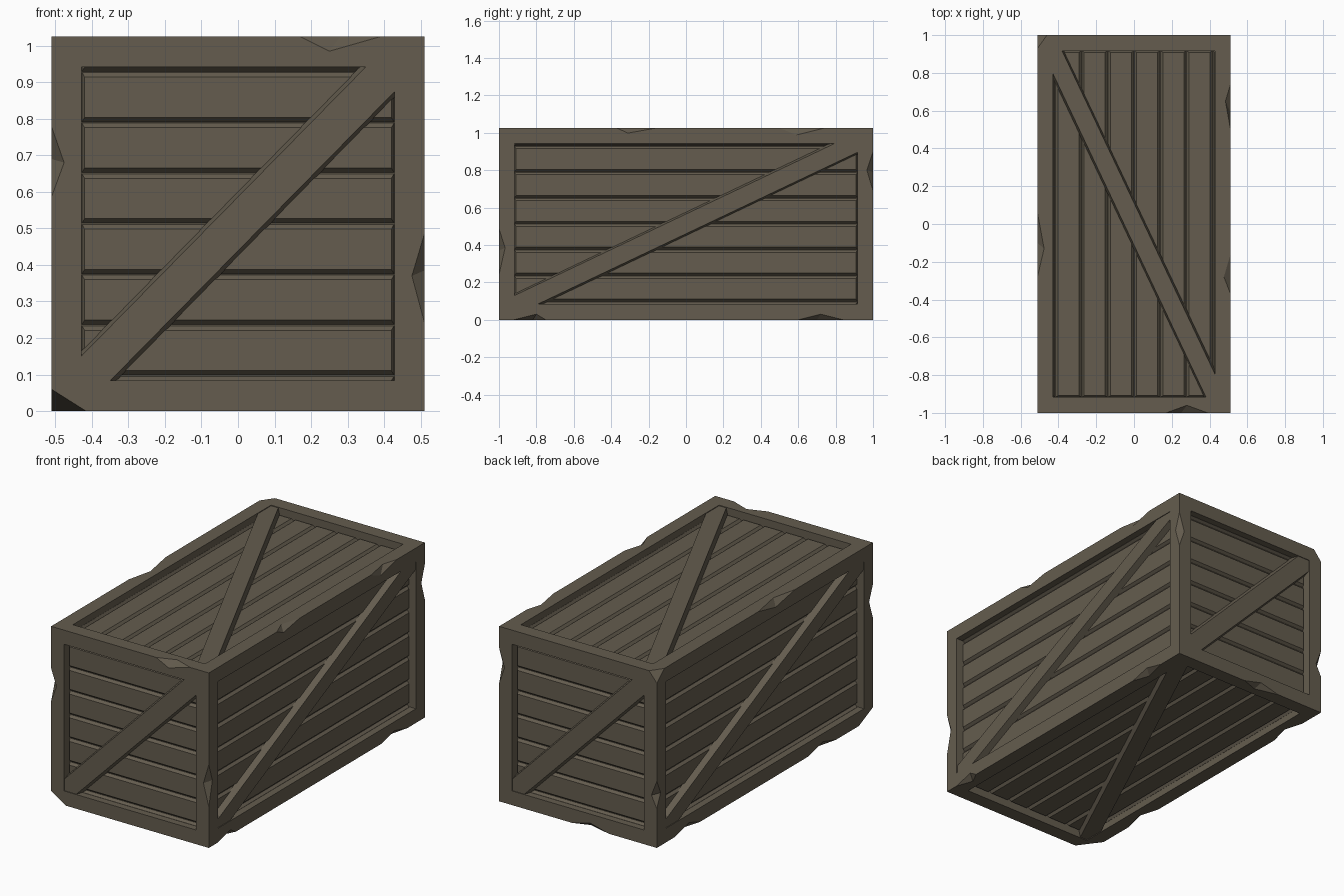
import bpy, bmesh
from mathutils import Vector as V

if "Cube" in bpy.data.objects:
    bpy.data.objects.remove(bpy.data.objects["Cube"])

X, Y, H = 0.511, 1.0, 1.025          # half width, half length, height
B = 0.083                            # frame width
FLOOR, FACE = 0.055, 0.040           # groove depth and plank depth below the frame

wood = bpy.data.materials.new("weathered brown wood")
wood.diffuse_color = (0.128, 0.108, 0.077, 1)
wood.use_nodes = True
wood.node_tree.nodes["Principled BSDF"].inputs["Base Color"].default_value = wood.diffuse_color


def finish(bm, name):
    bmesh.ops.recalc_face_normals(bm, faces=bm.faces[:])
    me = bpy.data.meshes.new(name)
    bm.to_mesh(me)
    bm.free()
    me.materials.append(wood)
    ob = bpy.data.objects.new(name, me)
    bpy.context.collection.objects.link(ob)
    return ob


def hull(bm, pts):
    vs = [bm.verts.new(p) for p in pts]
    bmesh.ops.convex_hull(bm, input=vs)


def loft(bm, low, high):
    """Closed solid between two outlines with equal point counts."""
    a = [bm.verts.new(p) for p in low]
    b = [bm.verts.new(p) for p in high]
    n = len(a)
    bm.faces.new(a[::-1])
    bm.faces.new(b)
    for i in range(n):
        j = (i + 1) % n
        bm.faces.new((a[i], a[j], b[j], b[i]))


# Frame: a box with a recess in every side
bm = bmesh.new()
bmesh.ops.create_cube(bm, size=1)
for v in bm.verts:
    v.co = V((v.co.x * 2 * X, v.co.y * 2 * Y, (v.co.z + 0.5) * H))
bmesh.ops.recalc_face_normals(bm, faces=bm.faces[:])
sides = bm.faces[:]
bmesh.ops.inset_individual(bm, faces=sides, thickness=B, use_even_offset=True)
bmesh.ops.inset_individual(bm, faces=sides, thickness=0, depth=-FLOOR)
frame = finish(bm, "frame")

# Chips in the edges: axis, the edge's fixed coordinates, start, end, two notch tips, depths
size = (X, Y, H / 2)
mid = V((0, 0, H / 2))
chips = [  # axis, sign 1, sign 2, start, end, tip on side 1, tip on side 2, depth 1, depth 2
    (0, -1, 1, .17, .39, .25, .28, .04, .04),
    (0, 1, -1, -.20, .04, -.08, -.06, .03, .035),
    (2, -1, -1, .585, .78, .69, .68, .035, .035),
    (2, 1, -1, .24, .487, .385, .37, .033, .035),
    (2, 1, 1, .69, .90, .80, .79, .033, .035),
    (2, -1, 1, .23, .39, .31, .30, .035, .035),
    (1, 1, 1, -.37, -.16, -.31, -.28, .027, .035),
    (1, 1, 1, .50, .74, .59, .65, .037, .027),
    (1, 1, -1, -.92, -.75, -.80, -.82, .03, .035),
    (1, 1, -1, .60, .84, .72, .70, .03, .035),
    (1, -1, 1, -.28, .06, -.10, -.13, .035, .035),
    (1, -1, -1, -.66, -.40, -.54, -.52, .035, .035),
    (1, -1, -1, .60, .84, .70, .72, .035, .035),
]
bm = bmesh.new()
for ax, s1, s2, a, b, t1, t2, d1, d2 in chips:
    i, j = [k for k in range(3) if k != ax]

    def pt(t, in1=0, in2=0):
        p = V(mid)
        p[i] += s1 * (size[i] - in1)
        p[j] += s2 * (size[j] - in2)
        p[ax] = t
        return p

    # the tip on side 1 lies in the face across axis i, and so on
    P, Q = pt(t1, 0, d1), pt(t2, d2, 0)
    M = (P + Q) / 2
    hull(bm, [P + (P - Q) * .4, Q + (Q - P) * .4,
              M + (pt(a) - M) * 1.4, M + (pt(b) - M) * 1.4])

# Two broken corners
for sx, sy, sz, lens in ((-1, -1, -1, (.095, .13, .06)), (-1, 1, 1, (.05, .07, .06))):
    c = mid + V((sx * X, sy * Y, sz * H / 2))
    pts = []
    for k, s in enumerate((sx, sy, sz)):
        p = V(c)
        p[k] -= s * lens[k]
        pts.append(p)
    m = sum(pts, V()) / 3
    hull(bm, [m + (p - m) * 1.6 for p in pts] + [m + (c - m) * 4])
cutter = finish(bm, "chip_cutters")
cutter.hide_render = True

mod = frame.modifiers.new("chips", 'BOOLEAN')
mod.operation = 'DIFFERENCE'
mod.solver = 'EXACT'
mod.object = cutter
bpy.context.view_layer.objects.active = frame
frame.select_set(True)
bpy.ops.object.modifier_apply(modifier=mod.name)
bpy.data.objects.remove(cutter)

# Six sides: plank direction u, cross direction v, outward normal n
ex, ey, ez = V((1, 0, 0)), V((0, 1, 0)), V((0, 0, 1))
panels = {
    "front": (ex, ez, -ey), "back": (-ex, ez, ey),
    "right": (ey, ez, ex), "left": (-ey, ez, -ex),
    "top": (ey, -ex, ez), "bottom": (ey, ex, -ez),
}


def extent(d):
    return sum(abs(d[k]) * size[k] for k in range(3))


PITCH, CH = 0.1387, 0.014
for name, (u, v, n) in panels.items():
    hu, hv, hn = extent(u) - B, extent(v) - B, extent(n)

    def at(pu, pv, depth):
        return mid + u * pu + v * pv + n * (hn - depth)

    def rect(u0, u1, v0, v1, depth):
        return [at(u0, v0, depth), at(u1, v0, depth), at(u1, v1, depth), at(u0, v1, depth)]

    # Planks with sloped edges, plus a thin strip along each outer side
    bm = bmesh.new()
    e = 3 * PITCH
    spans = [(-e + k * PITCH, -e + (k + 1) * PITCH, CH, CH) for k in range(6)]
    spans += [(-hv, -e, 0, hv - e - .001), (e, hv, hv - e - .001, 0)]
    for v0, v1, c0, c1 in spans:
        loft(bm, rect(-hu, hu, v0, v1, FLOOR + .002),
             rect(-hu + .008, hu - .008, v0 + c0, v1 - c1, FACE))
    finish(bm, name + "_planks")

    # Diagonal brace from corner to corner
    du, dv = (.095, .083) if hu < .6 else (.150, .057)

    def brace(s, depth):
        a, b = du * s, dv * s
        half = [(-hu, -hv + b), (-hu, -hv), (-hu + a, -hv)]
        return [at(p, q, depth) for p, q in half + [(-p, -q) for p, q in half]]

    bm = bmesh.new()
    loft(bm, brace(1, FACE + .006), brace(.82, .004))
    finish(bm, name + "_brace")
